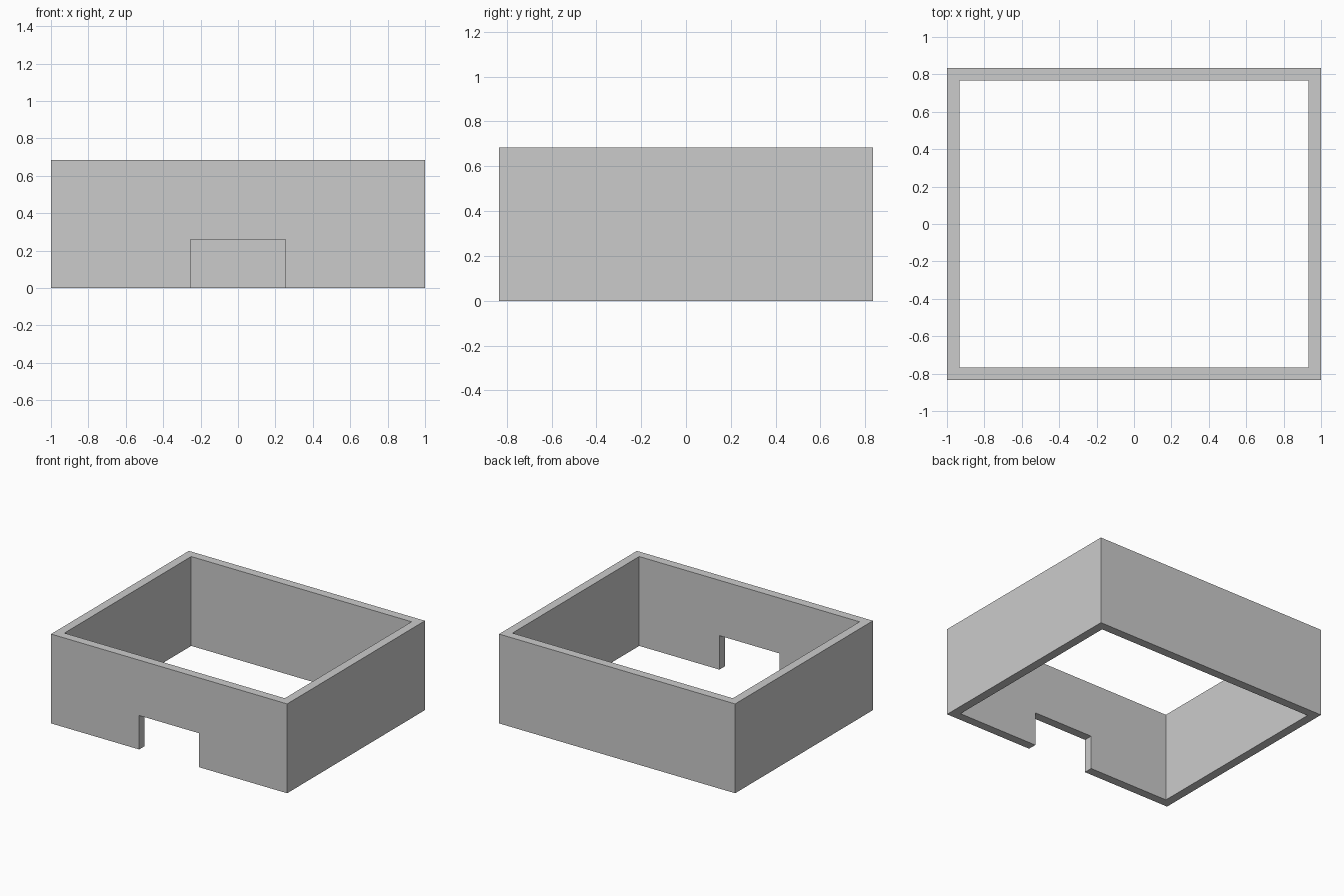
import bpy

if "Cube" in bpy.data.objects:
    bpy.data.objects.remove(bpy.data.objects["Cube"])

WIDTH, DEPTH, HEIGHT = 2.0, 1.667, 0.684
WALL = 0.0667
DOOR_WIDTH, DOOR_HEIGHT = 0.508, 0.26
EXTRA = 0.1  # overshoot so cutters pass cleanly through the faces


def box(name, size, centre):
    bpy.ops.mesh.primitive_cube_add(size=1, location=centre)
    obj = bpy.context.object
    obj.name = name
    obj.scale = size
    bpy.ops.object.transform_apply(location=True, rotation=False, scale=True)
    return obj


def cut(target, cutter):
    mod = target.modifiers.new(cutter.name, 'BOOLEAN')
    mod.operation = 'DIFFERENCE'
    mod.solver = 'EXACT'
    mod.object = cutter
    bpy.context.view_layer.objects.active = target
    bpy.ops.object.modifier_apply(modifier=mod.name)
    bpy.data.objects.remove(cutter, do_unlink=True)


# Outer block of the four walls
walls = box("walls", (WIDTH, DEPTH, HEIGHT), (0, 0, HEIGHT / 2))

# Room space, open at top and bottom
cut(walls, box("room_cutter",
               (WIDTH - 2 * WALL, DEPTH - 2 * WALL, HEIGHT + 2 * EXTRA),
               (0, 0, HEIGHT / 2)))

# Doorway through the front wall only
cut(walls, box("doorway_cutter",
               (DOOR_WIDTH, WALL + 2 * EXTRA, DOOR_HEIGHT + EXTRA),
               (0, -DEPTH / 2 + WALL / 2, (DOOR_HEIGHT - EXTRA) / 2)))
